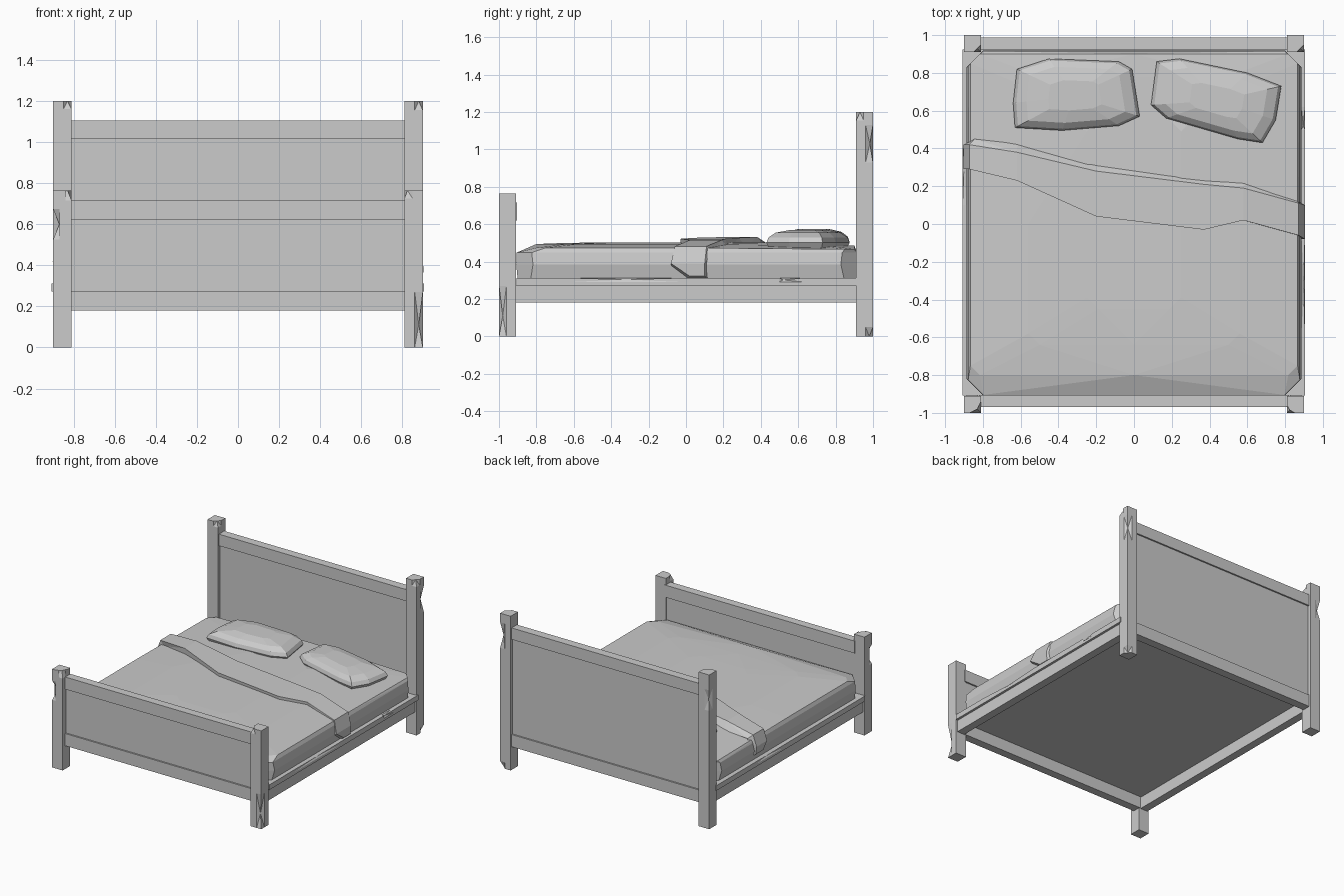
import bpy
import bmesh
from mathutils import Vector

cube = bpy.data.objects.get("Cube")
if cube:
    bpy.data.objects.remove(cube, do_unlink=True)

grey = bpy.data.materials.new("plain_grey")
grey.use_nodes = True
COLOUR = (0.6, 0.6, 0.6, 1)
grey.diffuse_color = COLOUR
grey.node_tree.nodes["Principled BSDF"].inputs["Base Color"].default_value = COLOUR


def loft(name, rings):
    """Skin a list of closed rings and cap both ends."""
    bm = bmesh.new()
    rows = [[bm.verts.new(p) for p in ring] for ring in rings]
    n = len(rows[0])
    for a, b in zip(rows, rows[1:]):
        for i in range(n):
            j = (i + 1) % n
            bm.faces.new((a[i], a[j], b[j], b[i]))
    bm.faces.new(rows[0][::-1])
    bm.faces.new(rows[-1])
    bmesh.ops.recalc_face_normals(bm, faces=bm.faces)
    bmesh.ops.triangulate(bm, faces=[f for f in bm.faces if len(f.verts) == 4])
    mesh = bpy.data.meshes.new(name)
    bm.to_mesh(mesh)
    bm.free()
    mesh.materials.append(grey)
    obj = bpy.data.objects.new(name, mesh)
    bpy.context.collection.objects.link(obj)


def beam(name, lo, hi, axis=2, chips=()):
    """Square beam; each chip (corner, position, half length, depth) cuts into one long edge."""
    u, v = [k for k in range(3) if k != axis]
    reach = 2 * max((c[3] for c in chips), default=0)
    stops = {lo[axis], hi[axis]}
    for _, pos, half, _ in chips:
        stops |= {min(max(pos + d, lo[axis]), hi[axis]) for d in (-half, 0, half)}
    rings = []
    for s in sorted(stops):
        ring = []
        for su, sv in ((-1, -1), (1, -1), (1, 1), (-1, 1)):
            dent = sum(d for c, pos, _, d in chips if c == (su, sv) and abs(pos - s) < 1e-6)
            # Corner point, with a neighbour on each side where the beam is chipped
            offsets = [(dent, dent)]
            if chips:
                offsets = [(0, reach), (dent, dent), (reach, 0)]
                if su * sv < 0:
                    offsets.reverse()
            for du, dv in offsets:
                p = Vector((0, 0, 0))
                p[axis] = s
                p[u] = (lo[u] if su < 0 else hi[u]) - su * du
                p[v] = (lo[v] if sv < 0 else hi[v]) - sv * dv
                ring.append(p)
        rings.append(ring)
    loft(name, rings)


# Corner posts with worn edges
HEAD, FOOT = 1.2, 0.765
posts = [
    ("front_right_post", -1, -1, FOOT, [((-1, -1), 0.60, 0.075, 0.03), ((1, -1), FOOT, 0.05, 0.02)]),
    ("front_left_post", 1, -1, FOOT, [((1, -1), 0.11, 0.16, 0.02), ((-1, -1), FOOT, 0.04, 0.015)]),
    ("back_right_post", -1, 1, HEAD, [((1, -1), HEAD, 0.04, 0.02), ((-1, 1), 1.0, 0.08, 0.015)]),
    ("back_left_post", 1, 1, HEAD, [((1, 1), 1.03, 0.1, 0.017), ((1, -1), HEAD, 0.045, 0.02),
                                    ((1, 1), 0, 0.05, 0.02)]),
]
for name, sx, sy, top, chips in posts:
    x, y = sx * 0.855, sy * 0.955
    beam(name, (x - 0.045, y - 0.045, 0), (x + 0.045, y + 0.045, top), 2, chips)


# Headboard and footboard: two rails around a recessed panel
def board(name, y0, y1, z_panel, z_top):
    w = 0.82
    beam(name + "_bottom_rail", (-w, y0, 0.18), (w, y1, 0.275))
    beam(name + "_panel", (-w, y0 + 0.012, 0.27), (w, y1 - 0.012, z_panel + 0.005))
    beam(name + "_top_rail", (-w, y0, z_panel), (w, y1, z_top))


board("headboard", 0.922, 0.988, 1.015, 1.105)
board("footboard", -0.968, -0.904, 0.62, 0.715)

# Side rails
for side, s in (("left", 1), ("right", -1)):
    x0, x1 = sorted((s * 0.825, s * 0.888))
    beam(side + "_side_rail", (x0, -0.92, 0.18), (x1, 0.92, 0.275))

# Slab resting on the rails, its edge slightly overhanging and chipped
beam("bed_base", (-0.908, -0.907, 0.272), (0.906, 0.925, 0.312), 1,
     [((1, 1), 0.52, 0.1, 0.01), ((1, 1), -0.32, 0.28, 0.008), ((-1, 1), 0.3, 0.2, 0.008)])


# Mattress with made-up blanket: rings with cut corners and a crowned top
def cut_rectangle(w, y0, y1, c, z, drop=0.0, crown=0.0):
    pts = [(-w + c, y0), (0, y0), (w - c, y0), (w, y0 + c), (w, 0), (w, y1 - c),
           (w - c, y1), (0, y1), (-w + c, y1), (-w, y1 - c), (-w, 0), (-w, y0 + c)]
    return [(x, y, z - drop * (y > 0.5) + crown * (x == 0)) for x, y in pts]


loft("mattress", [
    cut_rectangle(0.872, -0.90, 0.915, 0.07, 0.308),
    cut_rectangle(0.888, -0.908, 0.918, 0.09, 0.385),
    cut_rectangle(0.878, -0.905, 0.915, 0.08, 0.448),
    cut_rectangle(0.866, -0.80, 0.90, 0.05, 0.474, 0.008, 0.02),
    cut_rectangle(0.56, -0.64, 0.78, 0.06, 0.494, 0.01, 0.006),
    cut_rectangle(0.25, -0.45, 0.55, 0.06, 0.502, 0.01),
])

# Turned-down blanket fold: sections across the bed, hanging over both sides
# Each section: x, front y, crease y, back y, top z
fold = [
    (-0.896, 0.33, 0.42, 0.45, 0.36),
    (-0.902, 0.29, 0.42, 0.45, 0.42),
    (-0.872, 0.29, 0.42, 0.45, 0.505),
    (-0.62, 0.23, 0.38, 0.425, 0.532),
    (-0.20, 0.04, 0.28, 0.325, 0.527),
    (0.37, -0.03, 0.21, 0.245, 0.522),
    (0.58, 0.02, 0.19, 0.225, 0.515),
    (0.872, -0.06, 0.11, 0.14, 0.482),
    (0.904, -0.08, 0.10, 0.13, 0.39),
    (0.898, 0.02, 0.10, 0.13, 0.322),
]
rings = []
for x, front, crease, back, z in fold:
    xi = max(-0.845, min(0.845, x))
    low = min(z, 0.505) - 0.04
    rings.append([(x, front, z), (x, crease, z), (xi, back, low + 0.015), (xi, front + 0.005, low)])
loft("blanket_fold", rings)


# Pillows: puffed outlines
def pillow(name, outline, base, top):
    n = len(outline)
    cx = sum(p[0] for p in outline) / n
    cy = sum(p[1] for p in outline) / n
    levels = [(0.94, 0.0), (1.0, 0.3), (0.95, 0.58), (0.78, 0.84), (0.42, 1.0)]
    loft(name, [[(cx + (x - cx) * s, cy + (y - cy) * s, base + (top - base) * t)
                 for x, y in outline] for s, t in levels])


pillow("right_pillow", [(-0.62, 0.82), (-0.45, 0.875), (-0.08, 0.86), (-0.01, 0.82), (0.03, 0.57),
                        (-0.08, 0.52), (-0.38, 0.495), (-0.63, 0.51), (-0.64, 0.64)], 0.475, 0.575)
pillow("left_pillow", [(0.12, 0.86), (0.24, 0.875), (0.60, 0.80), (0.78, 0.73), (0.75, 0.55),
                       (0.68, 0.43), (0.55, 0.45), (0.17, 0.56), (0.09, 0.63)], 0.472, 0.57)
